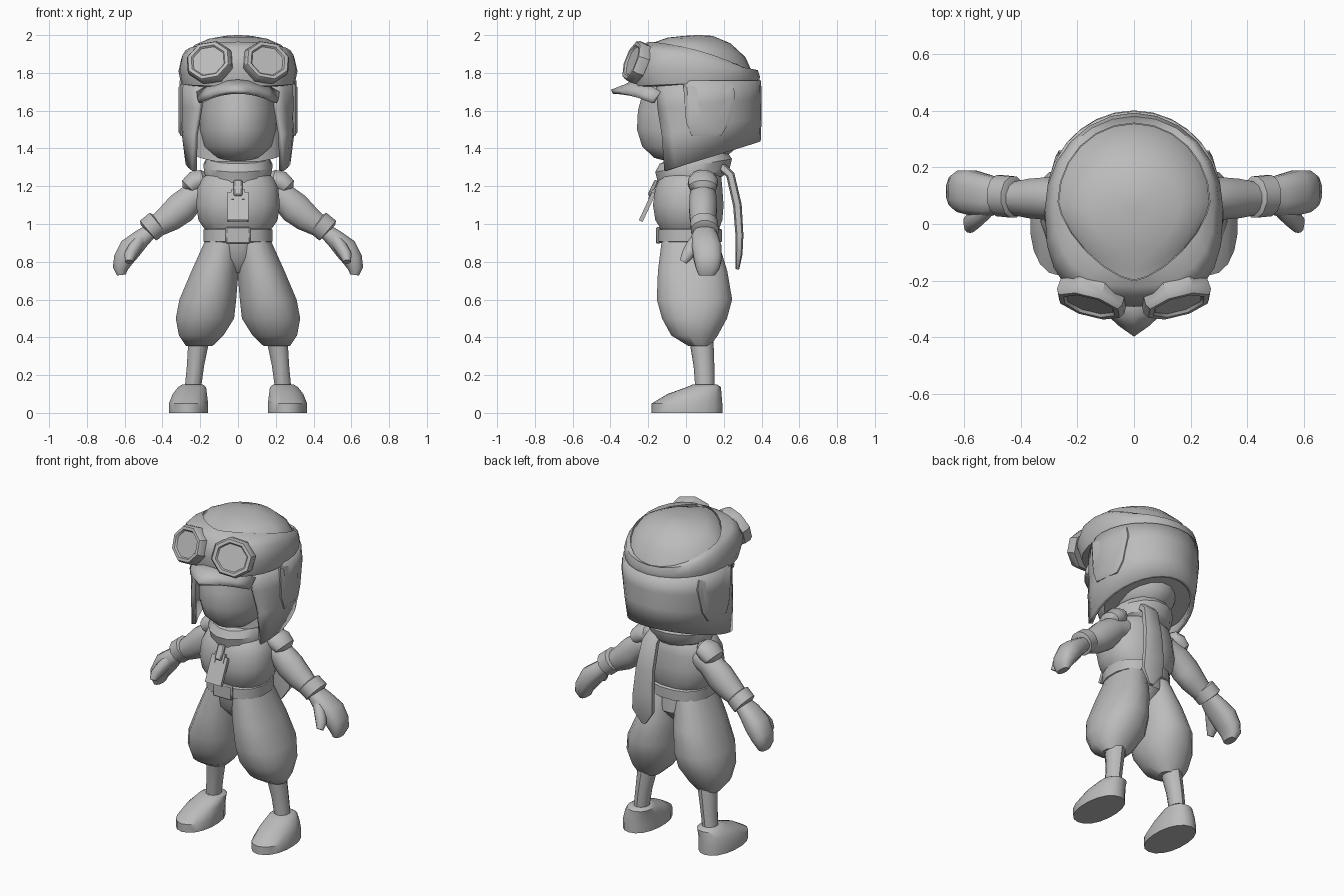
import bpy, bmesh, math
from mathutils import Vector, Matrix

cube = bpy.data.objects.get("Cube")
if cube:
    bpy.data.objects.remove(cube, do_unlink=True)

# One plain clay colour for the whole figure
clay = bpy.data.materials.new("clay_grey")
clay.use_nodes = True
TONE = (0.5, 0.5, 0.5, 1)
clay.diffuse_color = TONE
clay.node_tree.nodes["Principled BSDF"].inputs["Base Color"].default_value = TONE
parts = []


def finish(name, bm, mirror=False, thick=0, bevel=0):
    bmesh.ops.recalc_face_normals(bm, faces=bm.faces)
    mesh = bpy.data.meshes.new(name)
    bm.to_mesh(mesh)
    bm.free()
    mesh.materials.append(clay)
    ob = bpy.data.objects.new(name, mesh)
    bpy.context.scene.collection.objects.link(ob)
    if thick:
        m = ob.modifiers.new("Thickness", 'SOLIDIFY')
        m.thickness, m.offset = thick, 0
    if bevel:
        m = ob.modifiers.new("Bevel", 'BEVEL')
        m.width, m.segments = bevel, 1
    if mirror:
        m = ob.modifiers.new("Mirror", 'MIRROR')
        m.use_mirror_merge = False
    parts.append(ob)


def skin(name, rows, closed=True, caps=True, **kw):
    """Join rows of points into one surface."""
    bm = bmesh.new()
    vs = [[bm.verts.new(p) for p in row] for row in rows]
    n = len(rows[0])
    for lo, hi in zip(vs, vs[1:]):
        for i in range(n if closed else n - 1):
            j = (i + 1) % n
            bm.faces.new((lo[i], lo[j], hi[j], hi[i]))
    if closed and caps:
        bm.faces.new(vs[0])
        bm.faces.new(vs[-1])
    finish(name, bm, **kw)


def power(c, p):
    return math.copysign(abs(c) ** (2 / p), c)


def loft(name, secs, side=(1, 0, 0), normal=None, n=12, p=2, **kw):
    """Sections are (x, y, z, half width along side, half depth)."""
    side = Vector(side)
    pts = [Vector(s[:3]) for s in secs]
    rows = []
    for k, s in enumerate(secs):
        t = Vector(normal) if normal else pts[min(k + 1, len(pts) - 1)] - pts[max(k - 1, 0)]
        v = t.cross(side).normalized()
        row = []
        for i in range(n):
            a = 2 * math.pi * (i + 0.5) / n
            row.append(pts[k] + side * (s[3] * power(math.cos(a), p)) + v * (s[4] * power(math.sin(a), p)))
        rows.append(row)
    skin(name, rows, **kw)


def box(name, loc, size, tilt=0, **kw):
    bm = bmesh.new()
    mat = Matrix.Translation(loc) @ Matrix.Rotation(tilt, 4, 'X') @ Matrix.Diagonal((*size, 1))
    bmesh.ops.create_cube(bm, size=1, matrix=mat)
    finish(name, bm, **kw)


UP = (0, 0, 1)
Y = (0, 1, 0)

# Shoes, shins, baggy trousers and hips
loft("shoes", [(.262, .005, 0, .105, .187), (.262, .005, .05, .105, .187), (.255, .045, .1, .092, .143),
               (.243, .095, .137, .075, .09), (.24, .1, .15, .055, .065)],
     normal=UP, n=18, p=2.15, mirror=True)
loft("shins", [(.24, .1, .12, .045, .05), (.225, .095, .25, .048, .055), (.205, .08, .4, .06, .065)],
     normal=UP, n=10, mirror=True)
loft("trousers", [(.205, .07, .355, .072, .06), (.195, .045, .41, .12, .125), (.175, .045, .5, .157, .175),
                  (.16, .045, .6, .153, .203), (.122, .035, .75, .127, .187), (.08, .02, .92, .092, .15)],
     normal=UP, n=16, p=2.2, mirror=True)
loft("hips", [(0, .03, .74, .04, .08), (0, .03, .82, .12, .155), (0, .02, .92, .165, .152)],
     normal=UP, n=16, p=2.2)

# Torso, belt and buckle
loft("jacket", [(0, .02, .95, .165, .15), (0, .02, .98, .185, .16), (0, .015, 1.02, .213, .18),
                (0, .012, 1.1, .225, .19), (0, .015, 1.19, .217, .18), (0, .025, 1.245, .19, .165),
                (0, .03, 1.28, .14, .14)], normal=UP, n=16, p=2.4)
loft("belt", [(0, .02, z, a, b) for z, a, b in
              ((.9, .17, .155), (.907, .186, .173), (.97, .186, .173), (.978, .17, .155))],
     normal=UP, n=16, p=2.4)
box("belt_buckle", (0, -.147, .94), (.13, .025, .088), bevel=.006)

# Scarf with a hanging tail
loft("scarf_collar", [(0, .045, 1.225, .13, .15), (0, .04, 1.25, .175, .195), (0, .04, 1.31, .187, .21),
                      (0, .04, 1.35, .165, .185), (0, .04, 1.36, .12, .13), (0, .04, 1.3, .09, .1)],
     normal=(0, -.17, 1), n=16)
loft("scarf_tail", [(.07, .18, 1.31, .045, .025), (.08, .235, 1.26, .052, .024), (.09, .272, 1.1, .06, .024),
                    (.095, .283, .94, .07, .022), (.1, .28, .84, .072, .02), (.1, .272, .76, .015, .01)],
     n=8, p=3.5)

# Zip tag on the chest: framed plate, slots and clip
TILT = math.radians(-25)
bm = bmesh.new()
bmesh.ops.create_cube(bm, size=1, matrix=Matrix.Translation((0, -.205, 1.09))
                      @ Matrix.Rotation(TILT, 4, 'X') @ Matrix.Diagonal((.11, .022, .165, 1)))
front = min(bm.faces, key=lambda f: f.calc_center_median().y)
bmesh.ops.inset_individual(bm, faces=[front], thickness=.018, depth=-.01)
finish("chest_tag", bm)
for i, z in enumerate((1.045, 1.08)):
    box("tag_slot_%d" % i, (0, -.222 + (z - 1.05) * .45, z), (.075, .018, .014), TILT)
box("tag_clip", (0, -.175, 1.19), (.045, .022, .09), TILT, bevel=.006)
box("tag_clip_arms", (.028, -.18, 1.155), (.014, .02, .06), TILT, mirror=True)

# Arms, shoulder puffs, cuffs and mittens
loft("sleeves", [(.15, .09, 1.18, .065, .07), (.23, .09, 1.15, .072, .075), (.3, .09, 1.085, .077, .088),
                 (.36, .09, 1.035, .072, .078), (.45, .09, .975, .055, .055)], side=Y, mirror=True)
loft("shoulder_puffs", [(.165, .09, 1.24, .04, .03), (.185, .09, 1.24, .072, .05), (.225, .09, 1.225, .083, .06),
                        (.26, .09, 1.195, .075, .052), (.27, .09, 1.18, .045, .03)],
     side=Y, n=12, mirror=True)
loft("cuffs", [(.42, .095, 1.01, .06, .056), (.425, .095, 1.006, .075, .071), (.475, .1, .965, .075, .071),
               (.48, .1, .96, .055, .05)], side=Y, mirror=True)
loft("mittens", [(.46, .1, .965, .055, .04), (.51, .1, .925, .073, .05), (.57, .11, .87, .08, .063),
                 (.608, .115, .81, .075, .054), (.622, .115, .765, .064, .042), (.618, .11, .73, .045, .024)],
     side=Y, p=2.5, mirror=True)
loft("thumbs", [(.5, .08, .93, .036, .04), (.535, .045, .89, .04, .042), (.567, .01, .84, .036, .034),
                (.578, -.015, .8, .02, .02)], n=10, mirror=True)

# Head, with a lining that closes the helmet from below
loft("neck", [(0, .05, 1.2, .1, .1), (0, .05, 1.45, .1, .1)], normal=UP)
loft("face", [(0, .03, 1.325, .07, .1), (0, .02, 1.35, .13, .19), (0, .02, 1.41, .185, .255),
              (0, .02, 1.5, .203, .283), (0, .02, 1.6, .205, .278), (0, .03, 1.74, .2, .25)],
     normal=UP, n=20)
loft("helmet_lining", [(0, .13, 1.4, .268, .25), (0, .13, 1.6, .27, .24)], normal=(0, -.32, 1), n=20)

# Helmet skirt: open at the face, lower edge rising to the back
rows = []
for t, rx, ry, cy, gap in ((0, .297, .3, .085, 38), (.3, .297, .305, .083, 42),
                           (.6, .289, .313, .075, 51), (1, .268, .325, .058, 59)):
    row = []
    for i in range(23):
        a = math.radians(gap + (360 - 2 * gap) * i / 22)
        x, y = rx * math.sin(a), cy - ry * math.cos(a)
        row.append((x, y, 1.76 + t * (.32 * y - .445)))
    rows.append(row)
skin("helmet_skirt", rows, closed=False, thick=.025)


# Helmet band and crown: hoops with a fuller or more pointed front
def hoop(rx, ry, cy, height, p=2, n=24):
    pts = []
    for i in range(n):
        a = 2 * math.pi * i / n
        y = -math.cos(a)
        q = p if y < 0 else 2
        y = power(y, q)
        pts.append((rx * power(math.sin(a), q), cy + ry * y, height(y)))
    return pts


skin("helmet_band", [
    hoop(.285, .3, .07, lambda u: 1.74 + .015 * u, 2.2),
    hoop(.302, .328, .06, lambda u: 1.745 + .015 * u, 2.5),
    hoop(.315, .342, .05, lambda u: 1.81 - .03 * u, 2.7),
    hoop(.3, .315, .065, lambda u: 1.875 - .06 * u, 2.7),
    hoop(.284, .295, .073, lambda u: 1.9 - .072 * u - .02 * u * u, 2.4),
    hoop(.268, .278, .078, lambda u: 1.915 - .08 * u - .03 * u * u, 1.5)], caps=False)
skin("helmet_crown", [
    hoop(.266, .276, .078, lambda u: 1.905 - .08 * u - .03 * u * u, 1.5),
    hoop(.235, .24, .075, lambda u: 1.943 - .04 * u - .02 * u * u, 1.65),
    hoop(.16, .165, .07, lambda u: 1.977 - .015 * u - .005 * u * u),
    hoop(.07, .075, .065, lambda u: 1.996),
    hoop(.01, .01, .065, lambda u: 2.0)])

# Ear pads on the helmet sides, following the curve of the skirt
pad = [(-.015, 1.74), (0, 1.54), (.03, 1.465), (.185, 1.465), (.225, 1.53), (.26, 1.68), (.25, 1.74)]
rows = []
for x, shrink in ((.24, 1), (.303, 1), (.315, .85)):
    rows.append([(x - .24 * max(0, y - .1), .12 + (y - .12) * shrink, 1.62 + (z - 1.62) * shrink)
                 for y, z in pad])
skin("ear_pads", rows, mirror=True)

# Peaked visor, tucked under the band
back, mid, tip = [], [], []
for i in range(-4, 5):
    s = i / 4
    q = s * s
    back.append((.21 * s, -.25 + .12 * q, 1.765 - .07 * q))
    mid.append((.205 * s, -.32 + .155 * q, 1.728 - .07 * q))
    tip.append((.195 * s, -.392 + .13 * abs(s) + .09 * q, 1.7 - .06 * q))
skin("visor", [back, mid, tip], closed=False, thick=.024)

# Goggles: shallow octagonal rims with sunken lenses
place = (Matrix.Translation((.153, -.272, 1.86)) @ Matrix.Rotation(math.radians(17), 4, 'Z')
         @ Matrix.Rotation(math.radians(-20), 4, 'X') @ Matrix.Rotation(math.radians(10), 4, 'Y'))
rows = []
for r, depth in ((.128, -.04), (.13, 0), (.118, .02), (.098, .02), (.09, .01)):
    row = []
    for i in range(8):
        a = math.pi * (i + .5) / 4
        row.append(place @ Vector((r * math.cos(a), -depth, r * .9 * math.sin(a))))
    rows.append(row)
skin("goggles", rows, mirror=True)

# Smooth shading with crisp creases
bpy.ops.object.select_all(action='DESELECT')
for ob in parts:
    ob.select_set(True)
bpy.context.view_layer.objects.active = parts[0]
bpy.ops.object.shade_smooth_by_angle(angle=math.radians(40))
